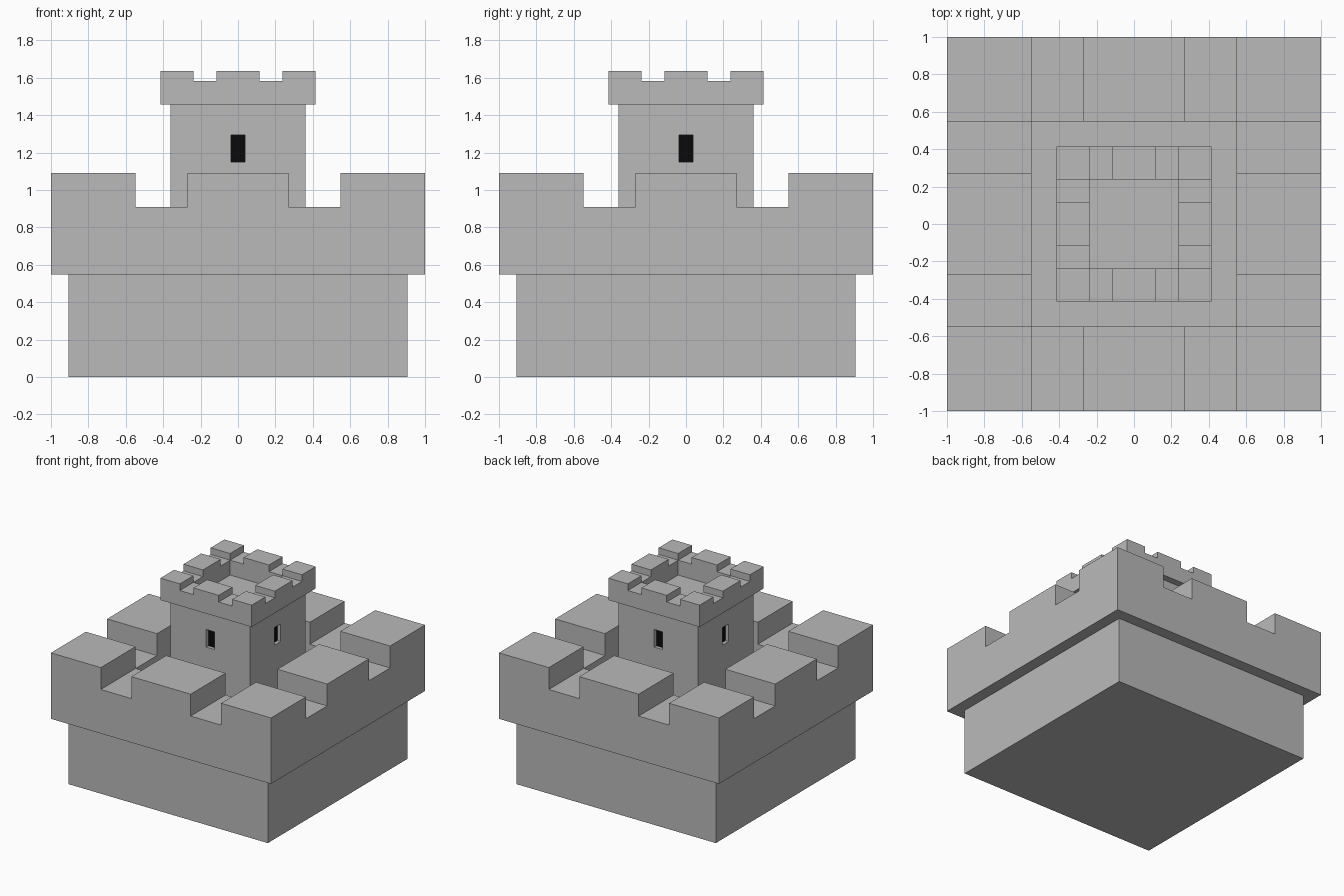
import bpy, bmesh
from mathutils import Matrix, Vector

if "Cube" in bpy.data.objects:
    bpy.data.objects.remove(bpy.data.objects["Cube"])


def material(name, value):
    mat = bpy.data.materials.new(name)
    mat.diffuse_color = (value, value, value, 1)
    mat.use_nodes = True
    mat.node_tree.nodes["Principled BSDF"].inputs["Base Color"].default_value = mat.diffuse_color
    return mat


stone = material("stone_grey", .49)
black = material("window_black", .003)


def stepped_block(name, profile):
    """Square solid swept through (half width, height) steps and capped."""
    bm = bmesh.new()
    rings = [[bm.verts.new((sx * r, sy * r, z))
              for sx, sy in ((-1, -1), (1, -1), (1, 1), (-1, 1))]
             for r, z in profile]
    for a, b in zip(rings, rings[1:]):
        for i in range(4):
            j = (i + 1) % 4
            bm.faces.new((a[i], a[j], b[j], b[i]))
    bm.faces.new(rings[0][::-1])
    bm.faces.new(rings[-1])
    bmesh.ops.recalc_face_normals(bm, faces=bm.faces[:])
    mesh = bpy.data.meshes.new(name)
    bm.to_mesh(mesh)
    bm.free()
    mesh.materials.append(stone)
    obj = bpy.data.objects.new(name, mesh)
    bpy.context.collection.objects.link(obj)
    return obj


def box(name, lo, hi, mat):
    lo, hi = Vector(lo), Vector(hi)
    bpy.ops.mesh.primitive_cube_add(size=1)
    obj = bpy.context.object
    obj.name = name
    obj.data.transform(Matrix.Translation((lo + hi) / 2) @ Matrix.Diagonal((*(hi - lo), 1)))
    obj.data.materials.append(mat)
    return obj


def carve(obj, lo, hi):
    cutter = box("cutter", lo, hi, stone)
    cutter.hide_render = True
    mod = obj.modifiers.new("carve", 'BOOLEAN')
    mod.operation, mod.solver, mod.object = 'DIFFERENCE', 'EXACT', cutter
    bpy.context.view_layer.objects.active = obj
    bpy.ops.object.modifier_apply(modifier=mod.name)
    bpy.data.objects.remove(cutter)


def cut_crenels(obj, inner, outer, floor):
    """Straight channels across the top leave the merlons standing."""
    for s in (-1, 1):
        a, b = sorted((s * inner, s * outer))
        carve(obj, (a, -1.5, floor), (b, 1.5, 2))
        carve(obj, (-1.5, a, floor), (1.5, b, 2))


# Outer wall with overhang and sunken courtyard
wall = stepped_block("outer_wall", [(.905, 0), (.905, .548), (1, .548), (1, 1.09),
                                    (.547, 1.09), (.547, .55)])
cut_crenels(wall, .27, .547, .91)

# Central tower with overhanging parapet
tower = stepped_block("tower", [(.36, .55), (.36, 1.457), (.415, 1.457), (.415, 1.637),
                                (.238, 1.637), (.238, 1.46)])
cut_crenels(tower, .115, .238, 1.582)

# Recessed window slits with black backs
W, Z0, Z1, DEPTH = .038, 1.15, 1.295, .03
for s, y_name, x_name in ((-1, "front", "left"), (1, "back", "right")):
    a, b = sorted((s * (.36 - DEPTH), s * .5))
    carve(tower, (-W, a, Z0), (W, b, Z1))
    carve(tower, (a, -W, Z0), (b, W, Z1))
    p, q = sorted((s * (.34 - DEPTH), s * (.361 - DEPTH)))
    box(y_name + "_window", (-W, p, Z0), (W, q, Z1), black)
    box(x_name + "_window", (p, -W, Z0), (q, W, Z1), black)
